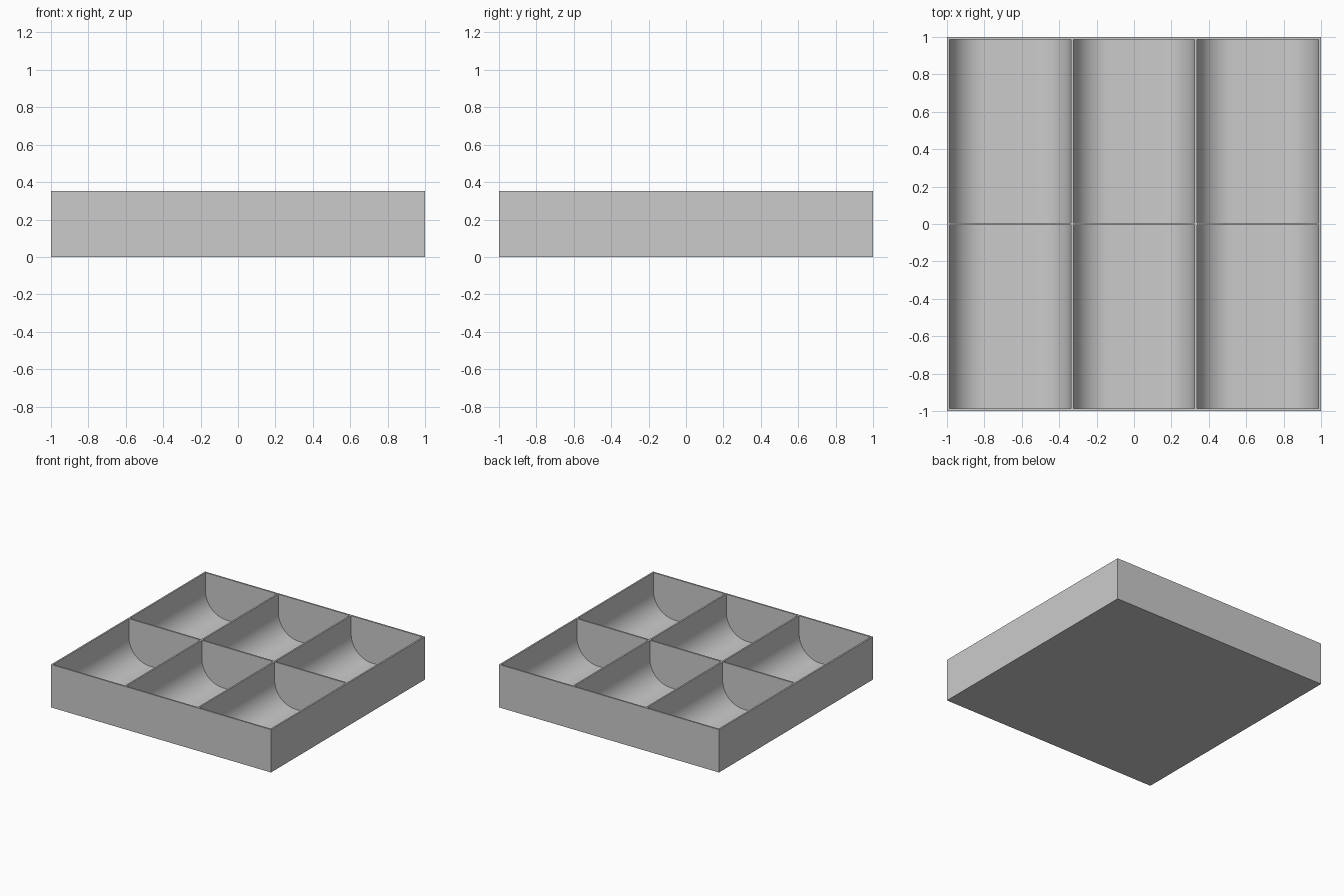
import bpy, bmesh, math

SIZE, HEIGHT = 2.0, 0.352
WALL, FLOOR = 0.0133, 0.0133
RADIUS, STEPS = 0.19, 16
COLUMNS, ROWS = 3, 2

if "Cube" in bpy.data.objects:
    bpy.data.objects.remove(bpy.data.objects["Cube"])

grey = bpy.data.materials.new("plain grey")
grey.use_nodes = True
colour = (0.6, 0.6, 0.6, 1)
grey.diffuse_color = colour
grey.node_tree.nodes["Principled BSDF"].inputs["Base Color"].default_value = colour


def make_object(name, bm):
    bmesh.ops.recalc_face_normals(bm, faces=bm.faces)
    mesh = bpy.data.meshes.new(name)
    bm.to_mesh(mesh)
    bm.free()
    mesh.materials.append(grey)
    obj = bpy.data.objects.new(name, mesh)
    bpy.context.collection.objects.link(obj)
    return obj


# Solid tray block
bm = bmesh.new()
bmesh.ops.create_cube(bm, size=1)
for v in bm.verts:
    v.co = (v.co.x * SIZE, v.co.y * SIZE, (v.co.z + 0.5) * HEIGHT)
tray = make_object("divided_tray", bm)

# Compartment hollows: U-shaped profile with rounded lower edges, run along y
pitch_x, pitch_y = (SIZE - WALL) / COLUMNS, (SIZE - WALL) / ROWS
half_x, half_y = (pitch_x - WALL) / 2, (pitch_y - WALL) / 2
right_side = [(half_x, HEIGHT + 0.1)]
for i in range(STEPS + 1):
    a = i / STEPS * math.pi / 2
    right_side.append((half_x - RADIUS + RADIUS * math.cos(a),
                       FLOOR + RADIUS - RADIUS * math.sin(a)))
profile = right_side + [(-x, z) for x, z in reversed(right_side)]

bm = bmesh.new()
for col in range(COLUMNS):
    for row in range(ROWS):
        cx = (col - (COLUMNS - 1) / 2) * pitch_x
        cy = (row - (ROWS - 1) / 2) * pitch_y
        face = bm.faces.new([bm.verts.new((cx + x, cy - half_y, z)) for x, z in profile])
        run = bmesh.ops.extrude_face_region(bm, geom=[face], use_keep_orig=True)
        moved = [g for g in run["geom"] if isinstance(g, bmesh.types.BMVert)]
        bmesh.ops.translate(bm, verts=moved, vec=(0, 2 * half_y, 0))
hollows = make_object("compartment_cutter", bm)
hollows.hide_render = True

# Carve the hollows, then drop the cutter
cut = tray.modifiers.new("compartments", "BOOLEAN")
cut.operation = "DIFFERENCE"
cut.solver = "EXACT"
cut.object = hollows
bpy.ops.object.select_all(action="DESELECT")
tray.select_set(True)
bpy.context.view_layer.objects.active = tray
bpy.ops.object.modifier_apply(modifier=cut.name)
bpy.data.objects.remove(hollows)

# Smooth scoops, crisp rims
bpy.ops.object.shade_smooth_by_angle(angle=math.radians(30))
